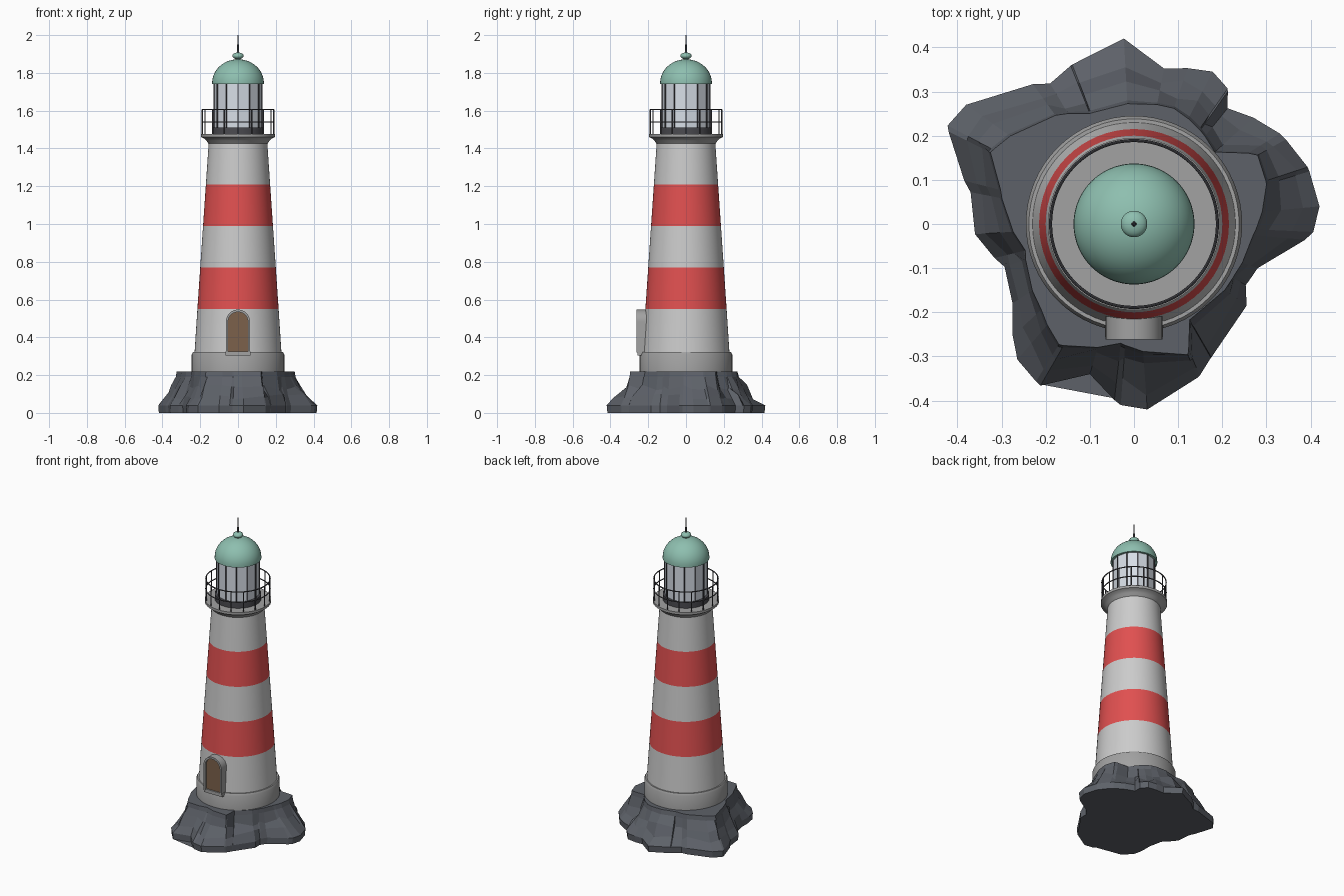
import bpy, bmesh, random
from math import sin, cos, pi, atan2, hypot, tau, radians

if "Cube" in bpy.data.objects:
    bpy.data.objects.remove(bpy.data.objects["Cube"])

random.seed(4)


def mat(name, *rgb):
    m = bpy.data.materials.new(name)
    m.diffuse_color = (*rgb, 1)
    m.use_nodes = True
    m.node_tree.nodes["Principled BSDF"].inputs["Base Color"].default_value = m.diffuse_color
    return m


RED = mat("red", 0.75, 0.08, 0.08)
ROCK = mat("rock_grey", 0.11, 0.12, 0.14)
GREEN = mat("copper_green", 0.27, 0.52, 0.43)
BROWN = mat("wood", 0.2, 0.12, 0.07)
DARK = mat("dark_metal", 0.07, 0.07, 0.08)
GLASS = mat("glass", 0.68, 0.73, 0.8)
STONE = mat("stone", 0.36, 0.36, 0.36)
WHITE = mat("white_paint", 0.6, 0.6, 0.6)


def finish(name, bm, mats, smooth=False):
    bmesh.ops.recalc_face_normals(bm, faces=bm.faces)
    me = bpy.data.meshes.new(name)
    bm.to_mesh(me)
    bm.free()
    ob = bpy.data.objects.new(name, me)
    bpy.context.collection.objects.link(ob)
    for m in mats:
        me.materials.append(m)
    if smooth:
        bpy.ops.object.select_all(action='DESELECT')
        ob.select_set(True)
        bpy.context.view_layer.objects.active = ob
        bpy.ops.object.shade_smooth_by_angle(angle=radians(35))
    return ob


def skin(bm, rings):
    """Join closed rings of points with quads and cap both ends."""
    vs = [[bm.verts.new(p) for p in ring] for ring in rings]
    n = len(vs[0])
    for a, b in zip(vs, vs[1:]):
        for i in range(n):
            j = (i + 1) % n
            bm.faces.new((a[i], a[j], b[j], b[i]))
    bm.faces.new(vs[0])
    bm.faces.new(vs[-1])


def lathe(name, profile, mats, seg=64, smooth=True):
    bm = bmesh.new()
    skin(bm, [[(r * cos(tau * i / seg), r * sin(tau * i / seg), z) for i in range(seg)]
              for r, z in profile])
    return finish(name, bm, mats, smooth)


# Rock: foot outline blended into plateau outline
foot = [(.42, .04), (.393, .129), (.33, .205), (.212, .262), (.212, .307), (.178, .345),
        (.068, .352), (-.023, .42), (-.14, .361), (-.19, .318), (-.38, .27), (-.422, .223),
        (-.37, .072), (-.36, -.023), (-.293, -.097), (-.275, -.18), (-.264, -.307),
        (-.212, -.366), (-.10, -.34), (-.03, -.41), (.03, -.42), (.149, -.343),
        (.174, -.303), (.255, -.185), (.253, -.138), (.28, -.10), (.406, -.018)]
plateau = [(.3, .09), (.28, .156), (.183, .163), (.15, .212), (.09, .262), (-.1, .25),
           (-.178, .246), (-.325, .162), (-.302, .077), (-.246, -.06), (-.21, -.194),
           (-.17, -.273), (-.03, -.27), (.122, -.296), (.126, -.217), (.228, -.115),
           (.27, -.025)]


def polar(pts):
    return sorted((atan2(y, x) % tau, hypot(x, y)) for x, y in pts)


def radius_at(pl, a):
    ext = [(pl[-1][0] - tau, pl[-1][1])] + pl + [(pl[0][0] + tau, pl[0][1])]
    for (a0, r0), (a1, r1) in zip(ext, ext[1:]):
        if a0 <= a <= a1:
            return r0 + (r1 - r0) * (a - a0) / (a1 - a0)


pf, pp = polar(foot), polar(plateau)
angles = sorted({a for a, _ in pf + pp})
rings = []
for z, t in ((0, .03), (.04, 0), (.085, .35), (.135, .72), (.19, .95), (.218, 1)):
    ring = []
    inner = .05 < z < .15
    for a in angles:
        r0, r1 = radius_at(pf, a), radius_at(pp, a)
        k = t + (random.uniform(-.12, .12) if inner else 0)
        r = r0 + (r1 - r0) * k
        dz = random.uniform(-.015, .015) if inner else 0
        ring.append((r * cos(a), r * sin(a), z + dz))
    rings.append(ring)
bm = bmesh.new()
skin(bm, rings)
bmesh.ops.triangulate(bm, faces=[f for f in bm.faces if len(f.verts) > 4])
finish("rock_base", bm, [ROCK])

# Plinth and banded tower
lathe("plinth", [(.245, .2), (.245, .31), (.238, .323), (.22, .323)], [STONE])
tower = lathe("tower", [(.23 - .015 * i, .32 if i == 0 else .33 + .22 * i) for i in range(6)],
              [WHITE, RED])
for p in tower.data.polygons:
    if .5 < p.center.z < .8 or .99 < p.center.z < 1.21:
        p.material_index = 1

# Gallery deck with coved underside
lathe("gallery", [(.15, 1.42), (.16, 1.43), (.168, 1.442), (.18, 1.453), (.195, 1.46),
                  (.195, 1.476)], [STONE])

# Railing
for name, z in (("top_rail", 1.606), ("mid_rail", 1.54)):
    bpy.ops.mesh.primitive_torus_add(major_radius=.189, minor_radius=.0035, major_segments=64,
                                     minor_segments=8, location=(0, 0, z))
    rail = bpy.context.object
    rail.name = name
    rail.data.materials.append(DARK)
    bpy.ops.object.shade_smooth_by_angle()


def posts(name, n, r, rad, z0, z1, sides):
    bm = bmesh.new()
    for i in range(n):
        a = tau * i / n
        cx, cy = r * cos(a), r * sin(a)
        skin(bm, [[(cx + rad * cos(a + tau * (j + .5) / sides),
                    cy + rad * sin(a + tau * (j + .5) / sides), z) for j in range(sides)]
                  for z in (z0, z1)])
    finish(name, bm, [DARK])


posts("railing_posts", 16, .189, .0035, 1.47, 1.606, 8)

# Lantern room: curb, twelve glass panes, glazing bars
lathe("lantern_curb", [(.136, 1.47), (.136, 1.512), (.1, 1.512)], [DARK])
lathe("lantern_glass", [(.125, 1.5), (.125, 1.75)], [GLASS], seg=12, smooth=False)
posts("glazing_bars", 12, .125, .005, 1.505, 1.75, 4)

# Dome roof, finial and spike
lathe("dome", [(.12, 1.74), (.137, 1.74)] +
      [(.137 * cos(a * pi / 24), 1.747 + .125 * sin(a * pi / 24)) for a in range(12)] +
      [(.002, 1.872)], [GREEN])
lathe("finial", [(.012, 1.865), (.012, 1.875)] +
      [(.03 * cos(a * pi / 12), 1.89 + .018 * sin(a * pi / 12)) for a in range(-4, 6)] +
      [(.002, 1.908)], [GREEN], seg=32)
lathe("spike", [(.006, 1.9), (.002, 2.0)], [DARK], seg=12)


# Door: arched frame, panel and sill
def arch(w, top, z0, y):
    pts = [(w * cos(pi * i / 20), y, top - w + w * sin(pi * i / 20)) for i in range(21)]
    return [(w, y, z0)] + pts + [(-w, y, z0)]


def frame_outline(y):
    return arch(.064, .547, .32, y) + arch(.053, .534, .32, y)[::-1]


bm = bmesh.new()
skin(bm, [frame_outline(-.262), frame_outline(-.19)])
finish("door_frame", bm, [STONE], True)
bm = bmesh.new()
skin(bm, [arch(.054, .535, .32, -.248), arch(.054, .535, .32, -.19)])
finish("door_panel", bm, [BROWN], True)
bm = bmesh.new()
skin(bm, [[(-.066, y, .304), (.066, y, .304), (.066, y, .326), (-.066, y, .326)]
          for y in (-.256, -.19)])
finish("door_sill", bm, [STONE])
